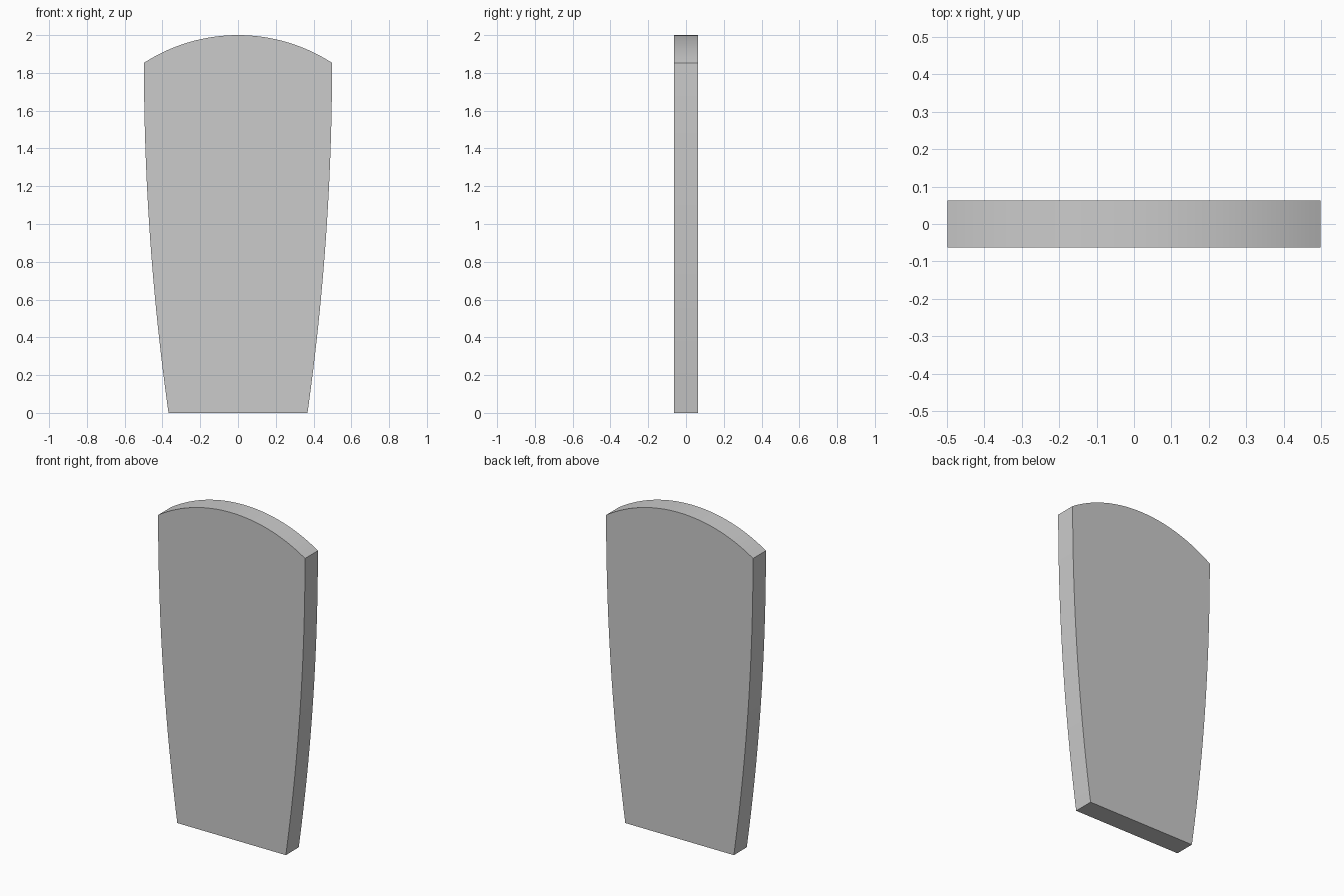
import bpy, bmesh, math

if "Cube" in bpy.data.objects:
    bpy.data.objects.remove(bpy.data.objects["Cube"])

TOP, SHOULDER = 2.0, 1.853
HALF_TOP, HALF_BOTTOM = 0.498, 0.368
HALF_DEPTH = 0.0625
SEAM = -0.058   # thin facing layer on the front


def outline():
    """Closed x-z outline: bowed sides, arched top, flat bottom."""
    right = []
    for i in range(25):
        z = SHOULDER * i / 24
        t = 1 - z / SHOULDER
        right.append((HALF_TOP - (HALF_TOP - HALF_BOTTOM) * t * t, z))
    rise = TOP - SHOULDER
    radius = (HALF_TOP ** 2 + rise ** 2) / (2 * rise)
    sweep = math.asin(HALF_TOP / radius)
    arch = []
    for i in range(1, 32):
        a = sweep * (1 - 2 * i / 32)
        arch.append((radius * math.sin(a), TOP - radius + radius * math.cos(a)))
    left = [(-x, z) for x, z in reversed(right)]
    return right + arch + left


# Panel: outline rings at back, seam and front, bridged into one closed solid
bm = bmesh.new()
points = outline()
rings = [[bm.verts.new((x, y, z)) for x, z in points]
         for y in (-HALF_DEPTH, SEAM, HALF_DEPTH)]
n = len(points)
bm.faces.new(rings[0])
bm.faces.new(rings[-1][::-1])
for a, b in zip(rings, rings[1:]):
    for i in range(n):
        j = (i + 1) % n
        bm.faces.new((a[i], b[i], b[j], a[j]))
bmesh.ops.recalc_face_normals(bm, faces=bm.faces)

mesh = bpy.data.meshes.new("arched_panel")
bm.to_mesh(mesh)
bm.free()
panel = bpy.data.objects.new("arched_panel", mesh)
bpy.context.collection.objects.link(panel)

# Smooth curved rim with crisp corners
bpy.context.view_layer.objects.active = panel
panel.select_set(True)
bpy.ops.object.shade_smooth_by_angle(angle=math.radians(25))
